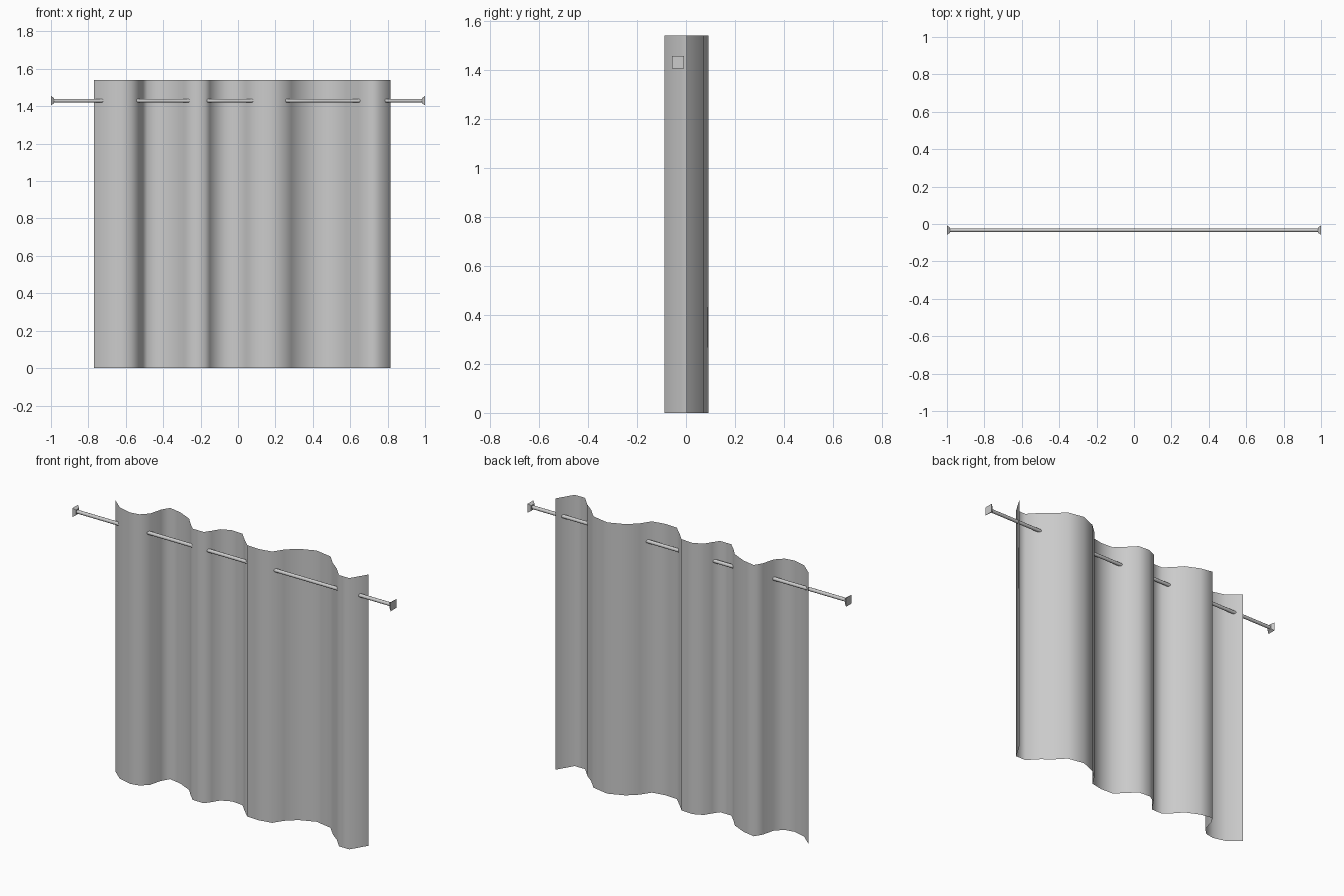
import bpy, bmesh, math
from mathutils import Matrix

if "Cube" in bpy.data.objects:
    bpy.data.objects.remove(bpy.data.objects["Cube"])

ROD_Y, ROD_Z = -0.033, 1.43
HEIGHT = 1.54

# Wavy plan outline of the cloth (x, y)
PROFILE = [(-.77, 0), (-.70, -.06), (-.625, -.08), (-.57, -.07), (-.53, -.03),
           (-.512, .04), (-.485, .085), (-.41, .07), (-.33, .033), (-.29, -.012),
           (-.245, -.056), (-.175, -.056), (-.15, -.02), (-.125, .02), (-.07, .045),
           (0, .04), (.045, -.007), (.10, -.06), (.175, -.064), (.25, -.05),
           (.285, .005), (.34, .055), (.43, .092), (.53, .073), (.585, .015),
           (.64, -.028), (.695, -.087), (.76, -.087), (.815, .005)]


def make(name, bm, smooth_angle=None):
    mesh = bpy.data.meshes.new(name)
    bm.to_mesh(mesh)
    bm.free()
    obj = bpy.data.objects.new(name, mesh)
    bpy.context.collection.objects.link(obj)
    if smooth_angle:
        bpy.ops.object.select_all(action='DESELECT')
        obj.select_set(True)
        bpy.context.view_layer.objects.active = obj
        bpy.ops.object.shade_smooth_by_angle(angle=math.radians(smooth_angle))
    return obj


# Cloth: single sheet pulled straight up from the outline
bm = bmesh.new()
low = [bm.verts.new((x, y, 0)) for x, y in PROFILE]
high = [bm.verts.new((x, y, HEIGHT)) for x, y in PROFILE]
for i in range(len(PROFILE) - 1):
    bm.faces.new((low[i], low[i + 1], high[i + 1], high[i]))
make("curtain", bm, 80)

# Straight round rod through the folds
to_x = Matrix.Translation((0, ROD_Y, ROD_Z)) @ Matrix.Rotation(math.pi / 2, 4, 'Y')
bm = bmesh.new()
bmesh.ops.create_cone(bm, cap_ends=True, segments=12, radius1=0.01, radius2=0.01,
                      depth=1.98, matrix=to_x)
make("rod", bm, 40)

# Square wall plates, tapering towards the rod
for side, name in ((-1, "left_wall_plate"), (1, "right_wall_plate")):
    bm = bmesh.new()
    place = (Matrix.Translation((side * 0.9925, ROD_Y, ROD_Z))
             @ Matrix.Rotation(side * math.pi / 2, 4, 'Y')
             @ Matrix.Rotation(math.pi / 4, 4, 'Z'))
    bmesh.ops.create_cone(bm, cap_ends=True, segments=4, radius1=0.021,
                          radius2=0.0354, depth=0.015, matrix=place)
    make(name, bm)
